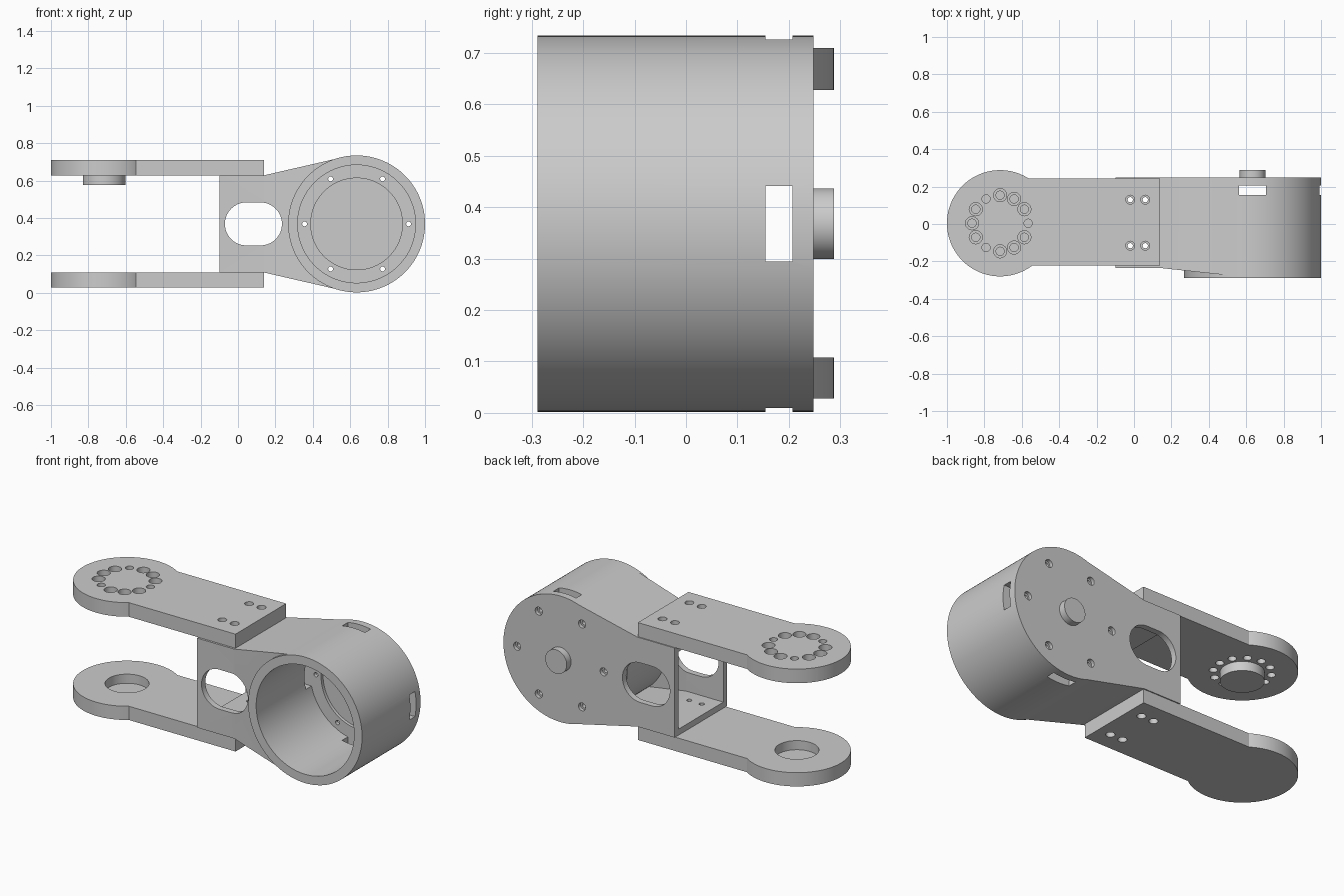
import bpy, bmesh, math
from mathutils import Matrix, Vector

if "Cube" in bpy.data.objects:
    bpy.data.objects.remove(bpy.data.objects["Cube"], do_unlink=True)

grey = bpy.data.materials.new("light grey")
grey.use_nodes = True
COLOUR = (0.6, 0.6, 0.6, 1)
grey.diffuse_color = COLOUR
grey.node_tree.nodes["Principled BSDF"].inputs["Base Color"].default_value = COLOUR

MID = 0.368                      # height of the symmetry plane
HUB = Vector((0.634, 0, MID))    # housing axis
PIVOT = Vector((-0.716, 0.004, 0))


def add(name, bm):
    bmesh.ops.recalc_face_normals(bm, faces=bm.faces)
    mesh = bpy.data.meshes.new(name)
    bm.to_mesh(mesh)
    bm.free()
    mesh.materials.append(grey)
    ob = bpy.data.objects.new(name, mesh)
    bpy.context.collection.objects.link(ob)
    return ob


def box(lo, hi):
    lo, hi = Vector(lo), Vector(hi)
    bm = bmesh.new()
    bmesh.ops.create_cube(bm, size=1)
    bmesh.ops.scale(bm, vec=hi - lo, verts=bm.verts)
    bmesh.ops.translate(bm, vec=(lo + hi) / 2, verts=bm.verts)
    return add("tool", bm)


def cyl(axis, x, other, a, b, r, seg=96):
    """Cylinder from a to b along axis; other is z for axis Y and y for axis Z."""
    bm = bmesh.new()
    bmesh.ops.create_cone(bm, cap_ends=True, segments=seg, radius1=r, radius2=r, depth=b - a)
    if axis == "Y":
        bmesh.ops.rotate(bm, matrix=Matrix.Rotation(math.pi / 2, 3, "X"), verts=bm.verts)
        centre = (x, (a + b) / 2, other)
    else:
        centre = (x, other, (a + b) / 2)
    bmesh.ops.translate(bm, vec=centre, verts=bm.verts)
    return add("tool", bm)


def loft(sections):
    """Solid through rectangles given as x, half height, front y, back y."""
    bm = bmesh.new()
    rings = [[bm.verts.new((x, y, MID + s * h)) for y, s in
              ((f, -1), (b, -1), (b, 1), (f, 1))] for x, h, f, b in sections]
    for p, q in zip(rings, rings[1:]):
        for i in range(4):
            j = (i + 1) % 4
            bm.faces.new((p[i], p[j], q[j], q[i]))
    bm.faces.new(rings[0])
    bm.faces.new(rings[-1])
    return add("tool", bm)


def combine(ob, tool, op="DIFFERENCE"):
    mod = ob.modifiers.new("bool", "BOOLEAN")
    mod.object, mod.operation, mod.solver = tool, op, "EXACT"
    bpy.context.view_layer.update()
    result = bpy.data.meshes.new_from_object(
        ob.evaluated_get(bpy.context.evaluated_depsgraph_get()))
    ob.modifiers.clear()
    ob.data = result
    bpy.data.objects.remove(tool, do_unlink=True)


def finish(ob, name):
    ob.name = ob.data.name = name
    bpy.ops.object.select_all(action="DESELECT")
    ob.select_set(True)
    bpy.context.view_layer.objects.active = ob
    bpy.ops.object.shade_smooth_by_angle(angle=math.radians(30))


BOLTS = [(x, y) for x in (-0.02, 0.06) for y in (-0.116, 0.13)]

# Hollow bridge that flares into the round housing
body = loft([(-0.1, 0.26, -0.235, 0.248), (0.14, 0.26, -0.235, 0.248),
             (0.54, 0.352, -0.278, 0.248)])
combine(body, loft([(-0.12, 0.225, -0.2, 0.213), (0.14, 0.225, -0.2, 0.213),
                    (0.5, 0.3, -0.238, 0.213)]))

# Round motor housing with stepped bore
combine(body, cyl("Y", HUB.x, MID, -0.289, 0.248, 0.366, 128), "UNION")
combine(body, cyl("Y", HUB.x, MID, -0.4, 0.207, 0.315, 128))
combine(body, cyl("Y", HUB.x, MID, 0.1, 0.225, 0.245))

# Four vent slots around the housing
combine(body, box((0.24, 0.155, MID - 0.073), (1.1, 0.207, MID + 0.073)))
combine(body, box((HUB.x - 0.073, 0.155, -0.1), (HUB.x + 0.073, 0.207, 0.9)))

# Ring of counterbored screw holes in the back wall
for i in range(6):
    a = i * math.pi / 3
    x, z = HUB.x + 0.278 * math.cos(a), MID + 0.278 * math.sin(a)
    combine(body, cyl("Y", x, z, 0.19, 0.3, 0.013, 20))
    combine(body, cyl("Y", x, z, 0.228, 0.3, 0.023, 24))

# Oval cable opening through front and back walls
oval = box((0.045, -0.5, MID - 0.115), (0.12, 0.5, MID + 0.115))
for x in (0.045, 0.12):
    combine(oval, cyl("Y", x, MID, -0.5, 0.5, 0.115, 64), "UNION")
combine(body, oval)

# Fork bolts pass through both bridge walls
for x, y in BOLTS:
    combine(body, cyl("Z", x, y, -0.1, 0.9, 0.014, 20))

# Back stub shaft
combine(body, cyl("Y", HUB.x, MID, 0.235, 0.288, 0.069, 64), "UNION")
finish(body, "housing_and_bridge")


def fork_plate(z0, z1, outer_lo, outer_hi):
    plate = box((PIVOT.x, -0.223, z0), (0.14, 0.242, z1))
    combine(plate, cyl("Z", PIVOT.x, PIVOT.y, z0, z1, 0.284, 128), "UNION")
    for x, y in BOLTS:
        combine(plate, cyl("Z", x, y, z0 - 0.1, z1 + 0.1, 0.014, 20))
        combine(plate, cyl("Z", x, y, outer_lo, outer_hi, 0.024, 24))
    return plate


# Upper fork plate with a hole circle and a pivot pin below
upper = fork_plate(0.628, 0.71, 0.67, 0.8)
for i in range(12):
    a = i * math.pi / 6
    x, y = PIVOT.x + 0.15 * math.cos(a), PIVOT.y + 0.15 * math.sin(a)
    combine(upper, cyl("Z", x, y, 0.5, 0.8, 0.022, 24))
    if i % 4:
        combine(upper, cyl("Z", x, y, 0.67, 0.8, 0.035, 32))
combine(upper, cyl("Z", PIVOT.x, PIVOT.y, 0.575, 0.65, 0.114, 64), "UNION")
finish(upper, "upper_fork_plate")

# Lower fork plate with a blind pivot socket
lower = fork_plate(0.028, 0.108, -0.1, 0.068)
combine(lower, cyl("Z", PIVOT.x, PIVOT.y, 0.055, 0.3, 0.116, 64))
finish(lower, "lower_fork_plate")
